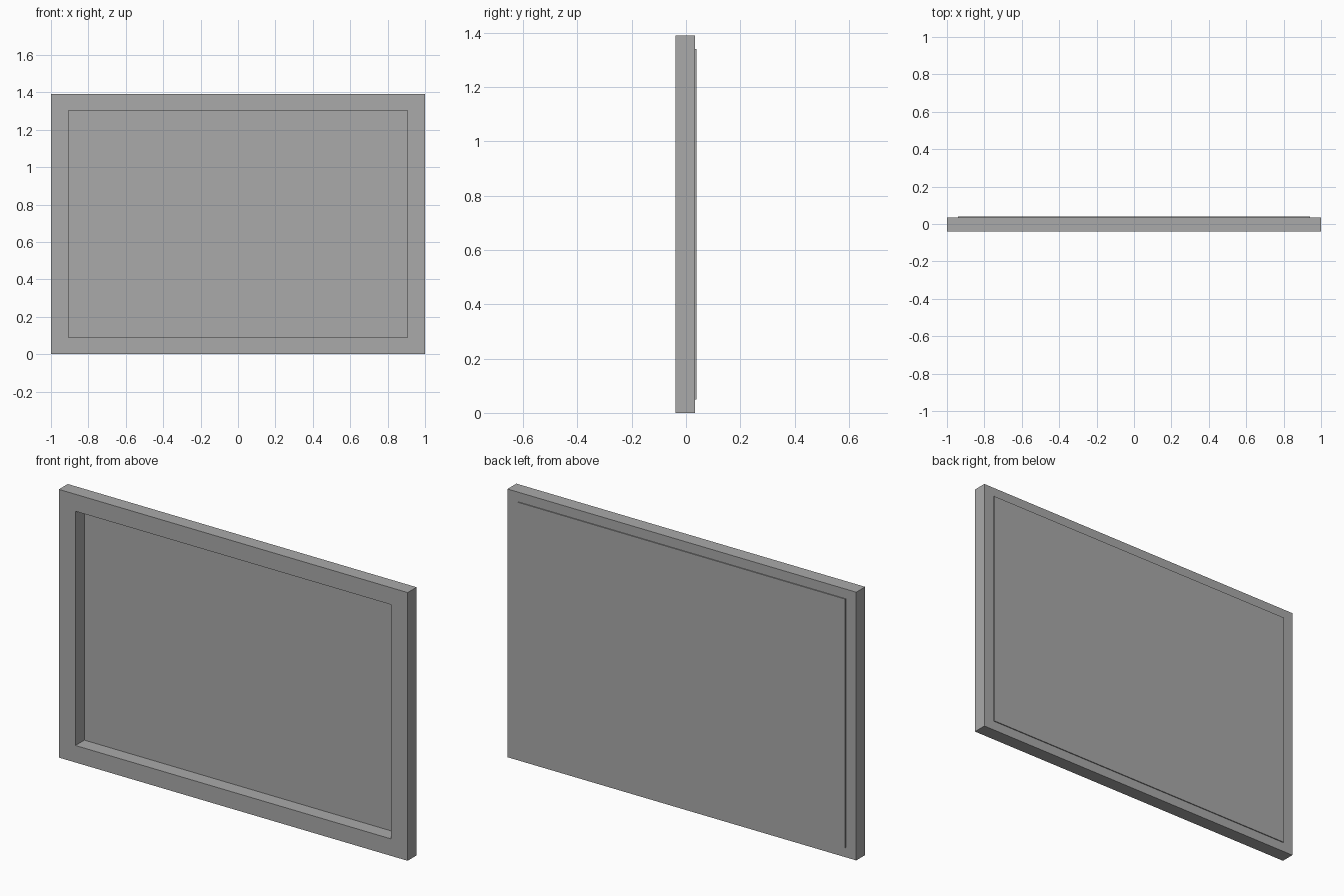
import bpy

if "Cube" in bpy.data.objects:
    bpy.data.objects.remove(bpy.data.objects["Cube"])

# Overall sizes
HALF_W, HEIGHT = 1.0, 1.39
RAIL_X, RAIL_Z = 0.095, 0.088
FRONT, FRAME_BACK, PANEL_BACK = -0.039, 0.034, 0.039

grey = bpy.data.materials.new("plain grey")
grey.diffuse_color = (0.4, 0.4, 0.4, 1)
grey.use_nodes = True
grey.node_tree.nodes["Principled BSDF"].inputs["Base Color"].default_value = grey.diffuse_color


def prism(name, outline, y0, y1):
    """Extrude an x-z outline (counter-clockwise from the front) from y0 to y1."""
    n = len(outline)
    verts = [(x, y, z) for y in (y0, y1) for x, z in outline]
    faces = [tuple(range(n)), tuple(reversed(range(n, 2 * n)))]
    faces += [(i, i + n, (i + 1) % n + n, (i + 1) % n) for i in range(n)]
    mesh = bpy.data.meshes.new(name)
    mesh.from_pydata(verts, [], faces)
    mesh.materials.append(grey)
    obj = bpy.data.objects.new(name, mesh)
    bpy.context.collection.objects.link(obj)
    return obj


def rectangle(inset_x, inset_z):
    x, z0, z1 = HALF_W - inset_x, inset_z, HEIGHT - inset_z
    return [(-x, z0), (x, z0), (x, z1), (-x, z1)]


# Four mitred frame rails
outer, inner = rectangle(0, 0), rectangle(RAIL_X, RAIL_Z)
for i, name in enumerate(("bottom_rail", "right_rail", "top_rail", "left_rail")):
    j = (i + 1) % 4
    prism(name, [outer[i], outer[j], inner[j], inner[i]], FRONT, FRAME_BACK)

# Thin backing board fixed behind the frame
prism("backing_board", rectangle(0.06, 0.05), FRAME_BACK, PANEL_BACK)
